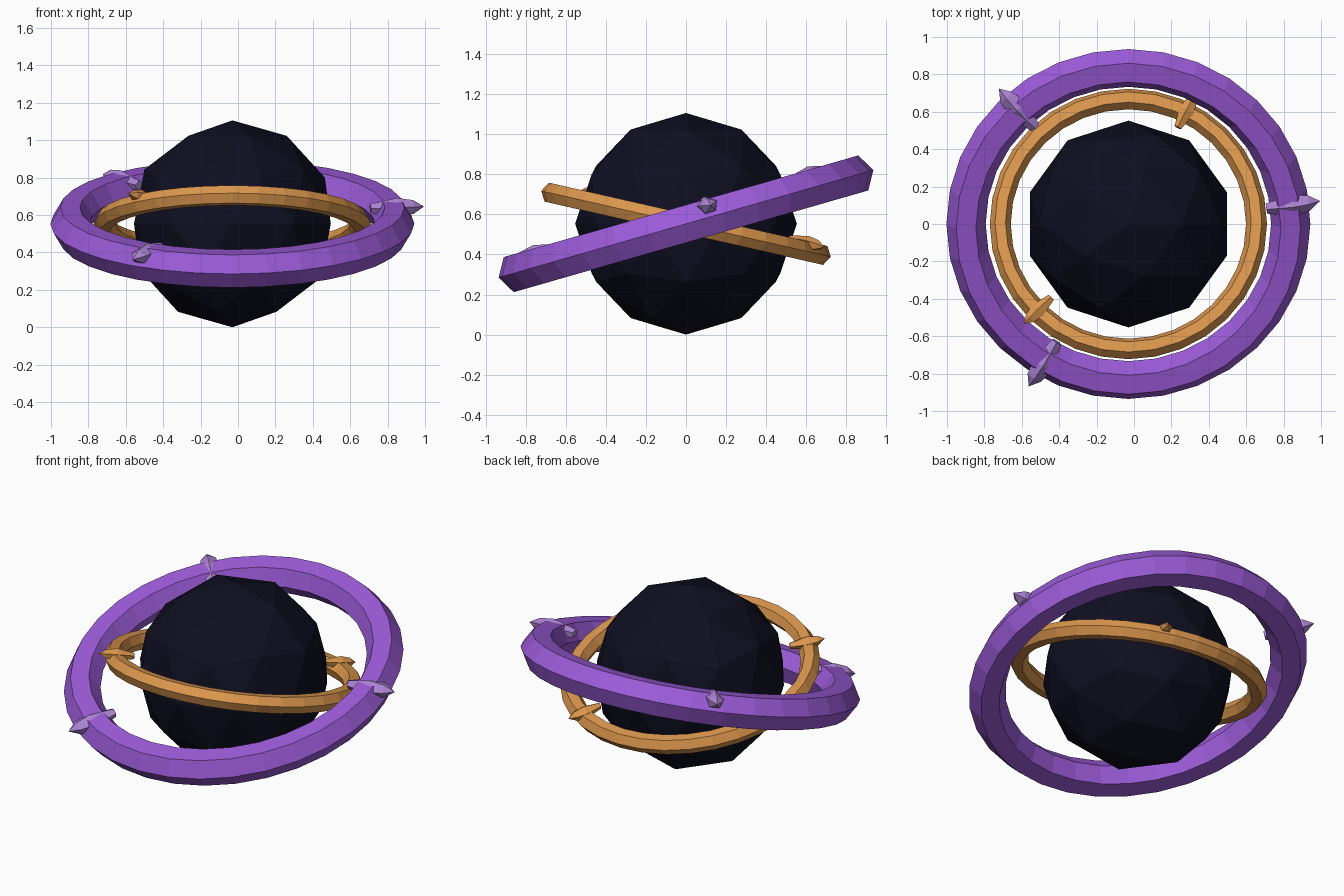
import bpy, bmesh, math
from mathutils import Matrix, Vector

if "Cube" in bpy.data.objects:
    bpy.data.objects.remove(bpy.data.objects["Cube"])

CENTER = Vector((-0.03, 0, 0.553))


def material(name, rgb):
    m = bpy.data.materials.new(name)
    m.diffuse_color = (*rgb, 1)
    m.use_nodes = True
    m.node_tree.nodes["Principled BSDF"].inputs["Base Color"].default_value = m.diffuse_color
    return m


DARK = material("midnight", (0.0045, 0.0045, 0.015))
PURPLE = material("purple", (0.33, 0.105, 0.69))
LILAC = material("lilac", (0.41, 0.23, 0.65))
GOLD = material("gold", (0.72, 0.31, 0.075))


def finish(name, bm, mat, matrix):
    bmesh.ops.recalc_face_normals(bm, faces=bm.faces)
    mesh = bpy.data.meshes.new(name)
    bm.to_mesh(mesh)
    bm.free()
    mesh.materials.append(mat)
    ob = bpy.data.objects.new(name, mesh)
    ob.matrix_world = matrix
    bpy.context.collection.objects.link(ob)
    return ob


def ring(name, major, minor, tilt, mat, segments=32, sides=6):
    """Faceted ring with a hexagonal section, tilted about x."""
    bm = bmesh.new()
    loops = []
    for i in range(segments):
        a = math.tau * i / segments
        loop = []
        for j in range(sides):
            b = math.tau * j / sides
            r = major + minor * math.cos(b)
            loop.append(bm.verts.new((r * math.cos(a), r * math.sin(a), minor * math.sin(b))))
        loops.append(loop)
    for i in range(segments):
        p, q = loops[i], loops[(i + 1) % segments]
        for j in range(sides):
            k = (j + 1) % sides
            bm.faces.new((p[j], q[j], q[k], p[k]))
    return finish(name, bm, mat, Matrix.Translation(CENTER) @ Matrix.Rotation(tilt, 4, 'X'))


def shard(name, radius, lift, angle, tilt, size, mat, sides=5):
    """Pointed crystal lying radially across the top of a ring."""
    bm = bmesh.new()
    loops = []
    for x, r in ((-0.145, 0.03), (0.0, 0.062), (0.085, 0.045)):
        loops.append([bm.verts.new((x * size, r * size * math.sin(math.tau * j / sides),
                                    0.85 * r * size * math.cos(math.tau * j / sides)))
                      for j in range(sides)])
    tip = bm.verts.new((0.145 * size, 0, 0))
    for p, q in zip(loops, loops[1:]):
        for j in range(sides):
            k = (j + 1) % sides
            bm.faces.new((p[j], q[j], q[k], p[k]))
    for j in range(sides):
        bm.faces.new((loops[-1][j], tip, loops[-1][(j + 1) % sides]))
    bm.faces.new(loops[0])
    place = (Matrix.Translation(CENTER) @ Matrix.Rotation(tilt, 4, 'X')
             @ Matrix.Rotation(math.radians(angle), 4, 'Z')
             @ Matrix.Translation((radius, 0, lift)))
    return finish(name, bm, mat, place)


# Faceted core
bm = bmesh.new()
bmesh.ops.create_icosphere(bm, subdivisions=2, radius=0.553)
finish("core", bm, DARK, Matrix.Translation(CENTER))

# Large ring with three crystals
outer_tilt = math.radians(16)
ring("outer_ring", 0.868, 0.105, outer_tilt, PURPLE)
for i, angle in enumerate((8, 132, 239)):
    shard(f"outer_crystal_{i + 1}", 0.89, 0.055, angle, outer_tilt, 1.0, LILAC)

# Small ring with two studs
inner_tilt = math.radians(-12.8)
ring("inner_ring", 0.685, 0.056, inner_tilt, GOLD)
for i, angle in enumerate((63, 225)):
    shard(f"inner_stud_{i + 1}", 0.685, 0.04, angle, inner_tilt, 0.7, GOLD)
